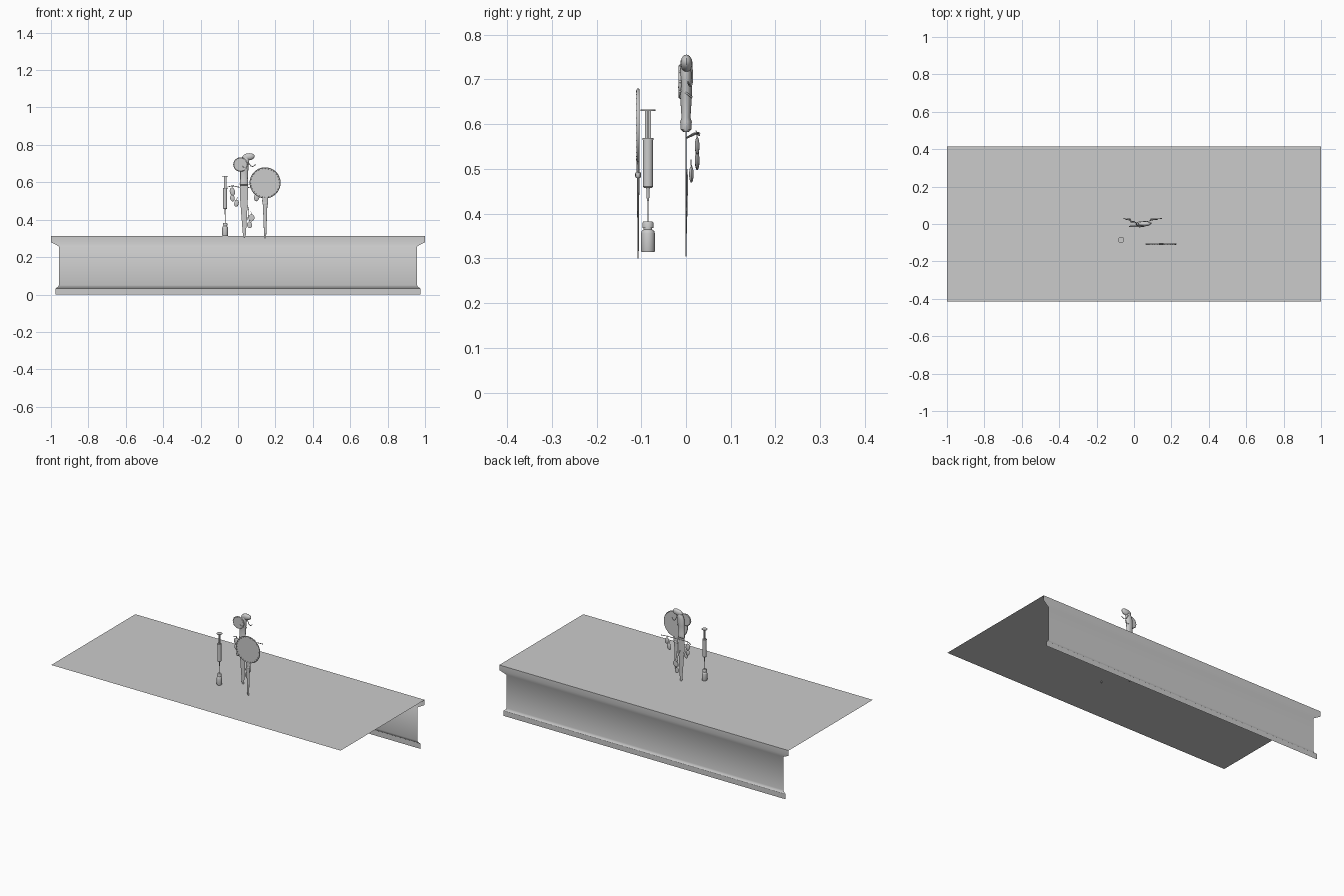
import bpy, bmesh, math
from mathutils import Vector, Matrix

if "Cube" in bpy.data.objects:
    bpy.data.objects.remove(bpy.data.objects["Cube"])


def add_mesh(name, bm, smooth=True):
    bmesh.ops.recalc_face_normals(bm, faces=bm.faces[:])
    me = bpy.data.meshes.new(name)
    bm.to_mesh(me)
    bm.free()
    ob = bpy.data.objects.new(name, me)
    bpy.context.collection.objects.link(ob)
    if smooth:
        bpy.ops.object.select_all(action='DESELECT')
        ob.select_set(True)
        bpy.context.view_layer.objects.active = ob
        bpy.ops.object.shade_smooth_by_angle(angle=math.radians(35))
    return ob


def loft(name, sections, n=24):
    """Closed stack of ellipses: each section is (x, y, z, rx, ry)."""
    bm = bmesh.new()
    rings = []
    for x, y, z, rx, ry in sections:
        rings.append([bm.verts.new((x + rx * math.cos(2 * math.pi * i / n),
                                    y + ry * math.sin(2 * math.pi * i / n), z)) for i in range(n)])
    for a, b in zip(rings, rings[1:]):
        for i in range(n):
            bm.faces.new((a[i], a[(i + 1) % n], b[(i + 1) % n], b[i]))
    bm.faces.new(rings[0])
    bm.faces.new(rings[-1])
    return add_mesh(name, bm)


def turned(name, x, y, profile, n=24):
    return loft(name, [(x, y, z, r, r) for r, z in profile], n)


def ball(name, loc, scale, tilt=0.0):
    bm = bmesh.new()
    m = Matrix.Translation(loc) @ Matrix.Rotation(tilt, 4, 'Y') @ Matrix.Diagonal((*scale, 1))
    bmesh.ops.create_uvsphere(bm, u_segments=16, v_segments=10, radius=1, matrix=m)
    return add_mesh(name, bm)


def disc(name, loc, r, depth):
    """Round plate facing the front, with a raised rim."""
    bm = bmesh.new()
    m = Matrix.Translation(loc) @ Matrix.Rotation(math.pi / 2, 4, 'X')
    bmesh.ops.create_cone(bm, cap_ends=True, segments=48, radius1=r - .003, radius2=r - .003, depth=depth, matrix=m)
    add_mesh(name, bm)
    bpy.ops.mesh.primitive_torus_add(location=loc, rotation=(math.pi / 2, 0, 0), major_radius=r - depth * .65,
                                     minor_radius=depth * .65, major_segments=48, minor_segments=10)
    bpy.context.object.name = name + "_rim"
    bpy.ops.object.shade_smooth()


def twig(name, pts, r):
    cu = bpy.data.curves.new(name, 'CURVE')
    cu.dimensions = '3D'
    cu.bevel_depth = r
    cu.bevel_resolution = 2
    cu.use_fill_caps = True
    sp = cu.splines.new('BEZIER')
    sp.bezier_points.add(len(pts) - 1)
    for p, co in zip(sp.bezier_points, pts):
        p.co = co
        p.handle_left_type = p.handle_right_type = 'AUTO'
    ob = bpy.data.objects.new(name, cu)
    bpy.context.collection.objects.link(ob)


# Table: open sheet with a moulded back, mitred ends (half width, y, z)
profile = [(1, -.415, .312), (1, .415, .312), (1, .415, .28), (.957, .404, .257), (.957, .404, .05),
           (.962, .406, .04), (.975, .411, .033), (.975, .411, 0)]
bm = bmesh.new()
rows = [(bm.verts.new((-w, y, z)), bm.verts.new((w, y, z))) for w, y, z in profile]
for a, b in zip(rows, rows[1:]):
    bm.faces.new((a[0], a[1], b[1], b[0]))
add_mesh("table_sheet", bm)

# Vial and syringe
SX, SY = -.069, -.085
turned("vial", SX, SY, [(.0145, .314), (.0155, .317), (.0155, .356), (.014, .361), (.0095, .365), (.0095, .369)])
turned("vial_cap", SX, SY, [(.0125, .368), (.0125, .379), (.010, .383)])
turned("needle", SX, SY, [(.0009, .375), (.0009, .435)], 8)
turned("needle_hub", SX, SY, [(.002, .428), (.0035, .440), (.0035, .455), (.0055, .461)])
turned("barrel", SX, SY, [(.009, .458), (.0115, .461), (.0115, .566)])
turned("barrel_flange", SX, SY, [(.0125, .565), (.0125, .569)])
turned("plunger_top", SX, SY, [(.0165, .630), (.0165, .633)])
for i, (sx, sy) in enumerate([(.007, .0012), (.0012, .007)]):
    bm = bmesh.new()
    bmesh.ops.create_cube(bm, size=1, matrix=Matrix.Translation((SX, SY, .599)) @
                          Matrix.Diagonal((2 * sx, 2 * sy, .064, 1)))
    add_mesh("plunger_rib_%d" % i, bm, False)

# Hand mirror: disc, studs on the rim, collar and flat tapering handle
MX, MY, MZ = .145, -.107, .597
disc("mirror_disc", (MX, MY, MZ), .083, .005)
for i in range(28):
    a = 2 * math.pi * i / 28
    ball("mirror_stud_%d" % i, (MX + .077 * math.cos(a), MY - .002, MZ + .077 * math.sin(a)), (.0025,) * 3)
loft("mirror_handle", [(MX, MY, .300, .002, .001), (MX, MY, .32, .006, .0015), (MX, MY, .40, .009, .002),
                       (MX, MY, .48, .012, .003), (MX, MY, .498, .016, .0035), (MX, MY, .52, .014, .003)])
loft("mirror_collar", [(MX, MY, .480, .013, .005), (MX, MY, .483, .015, .0065), (MX, MY, .490, .015, .0065),
                       (MX, MY, .493, .013, .005)])

# Dagger: flat blade and rounded grip
loft("blade", [(.034, 0, .302, .002, .0005), (.034, 0, .32, .008, .001), (.033, 0, .42, .015, .001),
               (.032, 0, .50, .020, .001), (.032, 0, .585, .022, .0015)], 4)
loft("grip", [(.032, 0, .583, .020, .006), (.032, 0, .588, .023, .012), (.032, 0, .606, .022, .013),
              (.032, 0, .615, .020, .010), (.033, 0, .66, .021, .013), (.036, 0, .70, .022, .014),
              (.044, 0, .73, .018, .012), (.048, 0, .74, .010, .008)])

# Pommel ornaments: flat rosette and rounded cap
disc("rosette", (.013, -.013, .695), .038, .006)
for i in range(10):
    a = 2 * math.pi * i / 10
    ball("rosette_bead_%d" % i, (.013 + .037 * math.cos(a), -.013, .695 + .037 * math.sin(a)), (.003,) * 3)
ball("pommel_cap", (.056, .001, .736), (.034, .0135, .019), math.radians(-8))
twig("grip_vine", [(.05, .012, .735), (.06, .014, .70), (.075, .01, .685), (.095, .004, .695)], .002)
twig("grip_vine_front", [(.012, -.012, .69), (.035, -.015, .68), (.054, 0, .67), (.05, .014, .66)], .002)

# Hanging twigs with leaves behind and beside the blade
twig("left_twig", [(.03, .003, .570), (0, .010, .575), (-.03, .022, .58), (-.055, .030, .575)], .002)
twig("right_twig", [(.04, .003, .57), (.075, .014, .575), (.11, .025, .58), (.15, .030, .58)], .002)
twig("lower_twig", [(.04, .002, .50), (.055, .003, .46), (.057, .002, .43), (.05, .001, .40)], .0015)
leaves = [(-.030, .025, .550, .014, .022), (-.008, .012, .488, .012, .019), (-.030, .025, .515, .012, .018),
          (.100, .025, .520, .014, .022), (.115, .025, .552, .012, .02), (.072, .002, .410, .016, .019),
          (.062, .001, .372, .014, .018)]
for i, (x, y, z, rx, rz) in enumerate(leaves):
    flat = .005 if y > .005 else .0015
    ball("leaf_%d" % i, (x, y, z), (rx, flat, rz), math.radians(12 if i % 2 else -12))
    twig("leaf_stalk_%d" % i, [(x, y, z + rz - .002), (x * .9 + .004, y * .9, z + rz + .014)], .0012)
